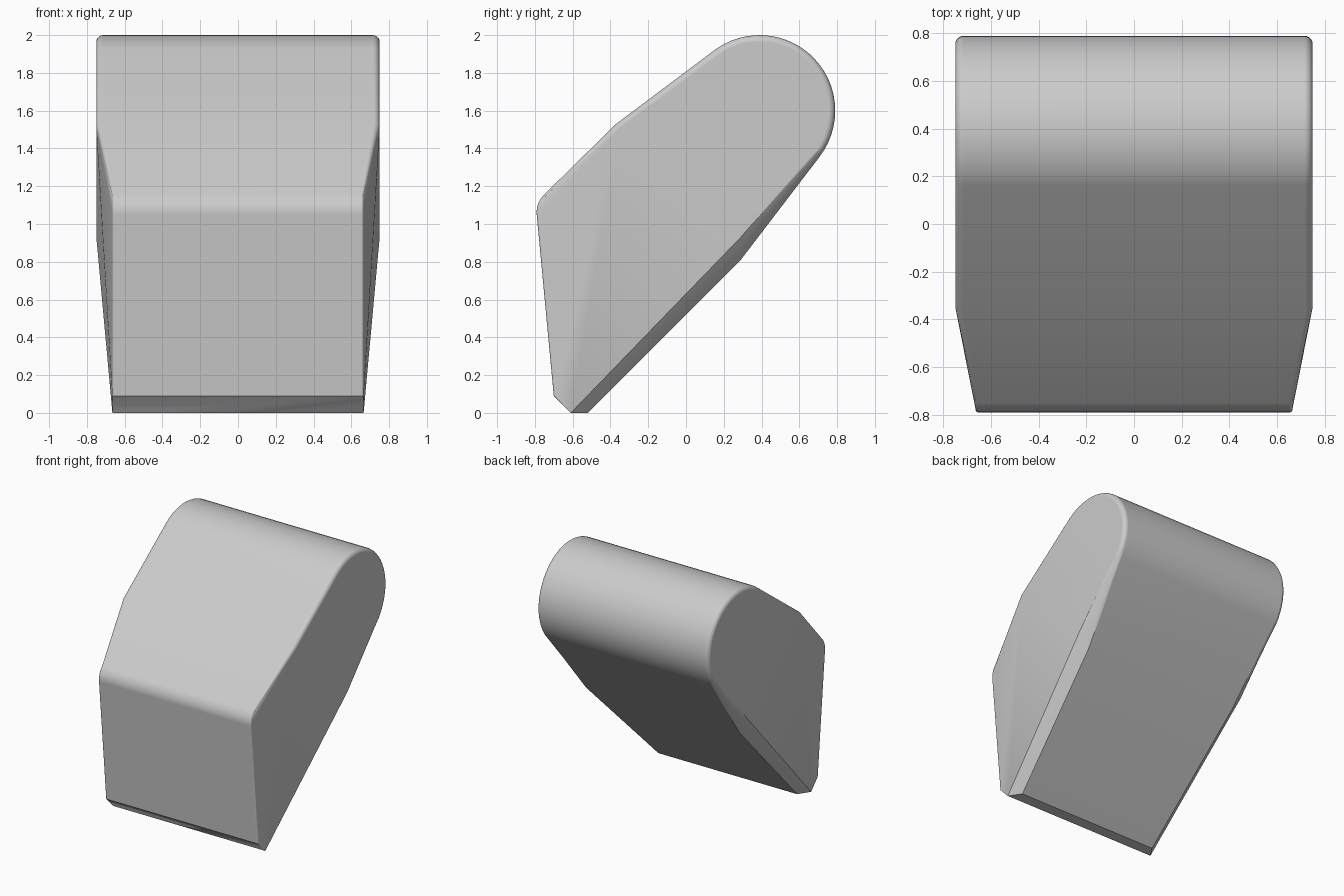
import bpy, bmesh
from math import sin, cos, pi, radians
from mathutils import Vector

cube = bpy.data.objects.get("Cube")
if cube:
    bpy.data.objects.remove(cube, do_unlink=True)

STEPS = 5          # segments across each edge rounding


def arc(cy, cz, r, start, end, count, half, inset):
    """Profile stations along an arc, each with a rounded rim."""
    out = []
    for i in range(count + 1):
        a = radians(start + (end - start) * i / count)
        d = Vector((cos(a), sin(a)))
        c = Vector((cy, cz))
        out.append((c + d * r, c + d * (r - inset), half, inset, 1))
    return out


def station(outer, inner, half, inset, bulge):
    return [(Vector(outer), Vector(inner), half, inset, bulge)]


# Side profile: rim point, side-face point, half width, rim inset, roundness
lower_back = station((-0.52, 0), (-0.61, 0), 0.665, 0.06, 0)
back_bend = station((0.29, 0.81), (0.29, 0.93), 0.75, 0.08, 0)
top_round = arc(0.39, 1.60, 0.40, -37.5, 125, 26, 0.75, 0.035)
top_bend = station((-0.37, 1.53), (-0.35, 1.507), 0.75, 0.03, 1)
front_round = arc(-0.661, 1.062, 0.13, 135, 185.4, 6, 0.665, 0.012)
front_low = station((-0.70, 0.09), (-0.688, 0.085), 0.665, 0.012, 1)
front_foot = station((-0.61, 0), (-0.61, 0), 0.665, 0, 0)
profile = (lower_back + back_bend + top_round + top_bend
           + front_round + front_low + front_foot)
bend = 2 + len(top_round)      # index of the top bend

bm = bmesh.new()


def rim(st, side):
    """Vertices from the rim to the side face of one station."""
    outer, inner, half, inset, bulge = st
    verts = []
    for j in range(STEPS + 1):
        s = j / STEPS
        a = s * pi / 2
        out = bulge * sin(a) + (1 - bulge) * s
        drop = bulge * (1 - cos(a)) + (1 - bulge) * s
        p = outer.lerp(inner, drop)
        verts.append(bm.verts.new((side * (half - inset * (1 - out)), p.x, p.y)))
    return verts


rows = [rim(st, 1)[::-1] + rim(st, -1) for st in profile]

# Skin around the profile
for k, row in enumerate(rows):
    nxt = rows[(k + 1) % len(rows)]
    for j in range(len(row) - 1):
        bm.faces.new((row[j], row[j + 1], nxt[j + 1], nxt[j]))

# Flat upper side face and tapered lower facets
for end in (0, -1):
    edge = [row[end] for row in rows]
    bm.faces.new(edge[1:bend + 1])
    bm.faces.new((edge[bend], edge[0], edge[1]))
    for k in range(bend + 1, len(edge) - 1):
        bm.faces.new((edge[bend], edge[k], edge[k + 1]))

bmesh.ops.remove_doubles(bm, verts=bm.verts, dist=0.0002)
bmesh.ops.dissolve_degenerate(bm, edges=bm.edges, dist=0.0001)
bmesh.ops.recalc_face_normals(bm, faces=bm.faces)

# Smooth roundings, crisp creases between broad faces
for f in bm.faces:
    f.smooth = True
for e in bm.edges:
    if len(e.link_faces) == 2:
        turn = e.calc_face_angle(0)
        broad = min(f.calc_area() for f in e.link_faces) > 0.05
        e.smooth = not (turn > radians(30) or (broad and turn > radians(8)))

mesh = bpy.data.meshes.new("wedge_body")
bm.to_mesh(mesh)
bm.free()
body = bpy.data.objects.new("wedge_body", mesh)
bpy.context.collection.objects.link(body)

weighted = body.modifiers.new("even_shading", "WEIGHTED_NORMAL")
weighted.keep_sharp = True

# Plain grey finish
grey = bpy.data.materials.new("light_grey")
grey.use_nodes = True
colour = (0.6, 0.6, 0.6, 1)
grey.diffuse_color = colour
grey.node_tree.nodes["Principled BSDF"].inputs["Base Color"].default_value = colour
mesh.materials.append(grey)
